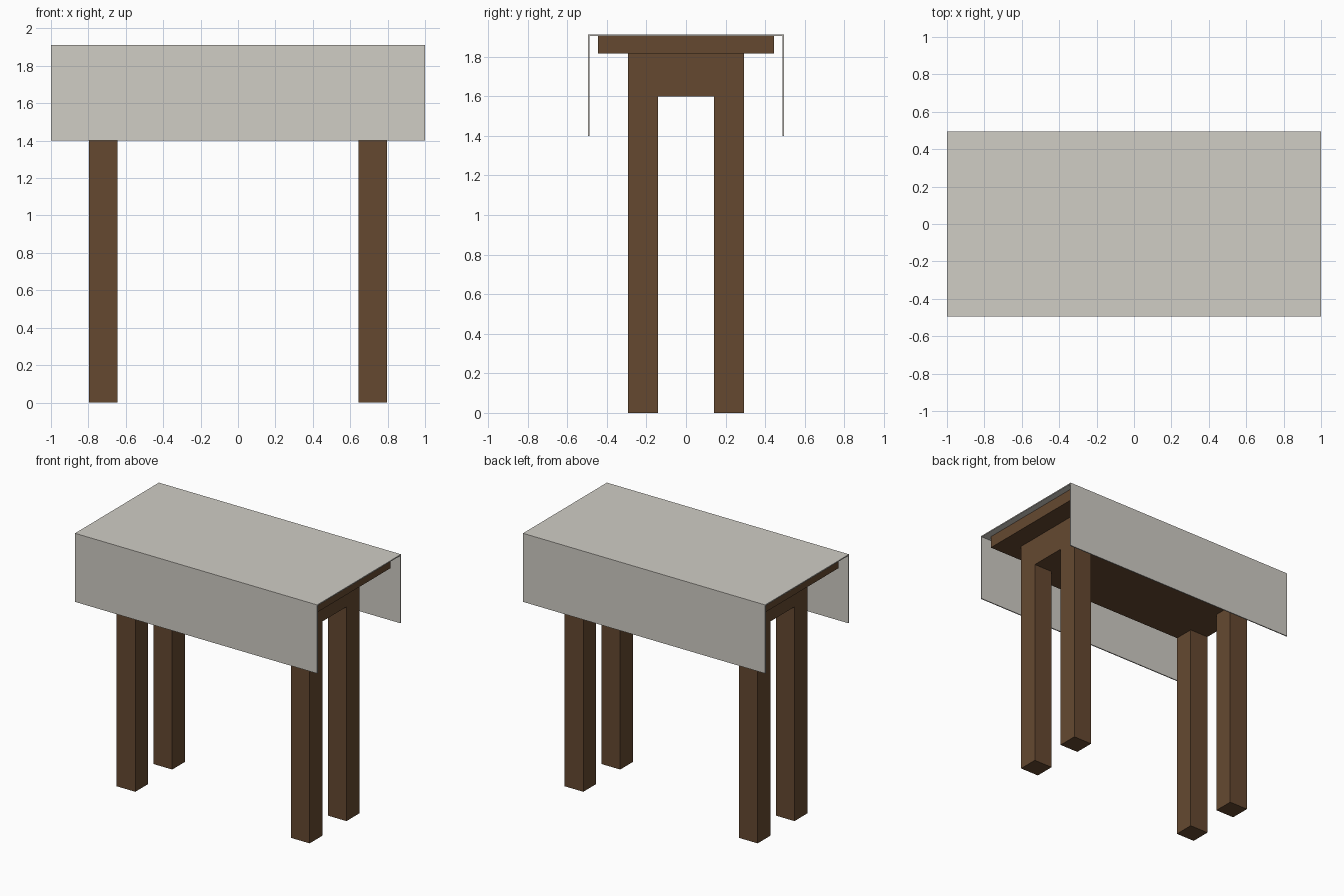
import bpy, bmesh

if "Cube" in bpy.data.objects:
    bpy.data.objects.remove(bpy.data.objects["Cube"])


def material(name, rgb):
    m = bpy.data.materials.new(name)
    m.diffuse_color = (*rgb, 1)
    m.use_nodes = True
    m.node_tree.nodes["Principled BSDF"].inputs["Base Color"].default_value = m.diffuse_color
    return m


WOOD = material("brown_wood", (0.13, 0.066, 0.03))
LINEN = material("pale_linen", (0.63, 0.61, 0.56))


def finish(name, bm, mat):
    bmesh.ops.recalc_face_normals(bm, faces=bm.faces)
    mesh = bpy.data.meshes.new(name)
    bm.to_mesh(mesh)
    bm.free()
    mesh.materials.append(mat)
    obj = bpy.data.objects.new(name, mesh)
    bpy.context.collection.objects.link(obj)
    return obj


def box(name, x, y, z, mat):
    """Box from (min, max) ranges on each axis."""
    bm = bmesh.new()
    bmesh.ops.create_cube(bm, size=1)
    for v in bm.verts:
        v.co = [r[0] if c < 0 else r[1] for c, r in zip(v.co, (x, y, z))]
    return finish(name, bm, mat)


# Table top and the solid apron block beneath it
box("table_top", (-0.95, 0.95), (-0.444, 0.444), (1.815, 1.904), WOOD)
box("apron", (-0.797, 0.797), (-0.293, 0.293), (1.60, 1.815), WOOD)

# Four square legs, flush with the apron corners
for sx, side in ((-1, "left"), (1, "right")):
    for sy, end in ((-1, "front"), (1, "back")):
        box(f"{end}_{side}_leg", sorted((sx * 0.643, sx * 0.797)),
            sorted((sy * 0.142, sy * 0.293)), (0, 1.60), WOOD)

# Tablecloth: thin upside-down U profile swept along x, open at both ends
W, T, TOP, HEM = 0.495, 0.008, 1.912, 1.40
half = [(W, HEM), (W, TOP), (W - T, TOP - T), (W - T, HEM)]
profile = [(-W, HEM), (-W, TOP), (W, TOP), (W, HEM),
           (W - T, HEM), (W - T, TOP - T), (T - W, TOP - T), (T - W, HEM)]
bm = bmesh.new()
face = bm.faces.new([bm.verts.new((-1, y, z)) for y, z in profile])
sweep = bmesh.ops.extrude_face_region(bm, geom=[face], use_keep_orig=True)
moved = [g for g in sweep["geom"] if isinstance(g, bmesh.types.BMVert)]
bmesh.ops.translate(bm, verts=moved, vec=(2, 0, 0))
finish("tablecloth", bm, LINEN)
